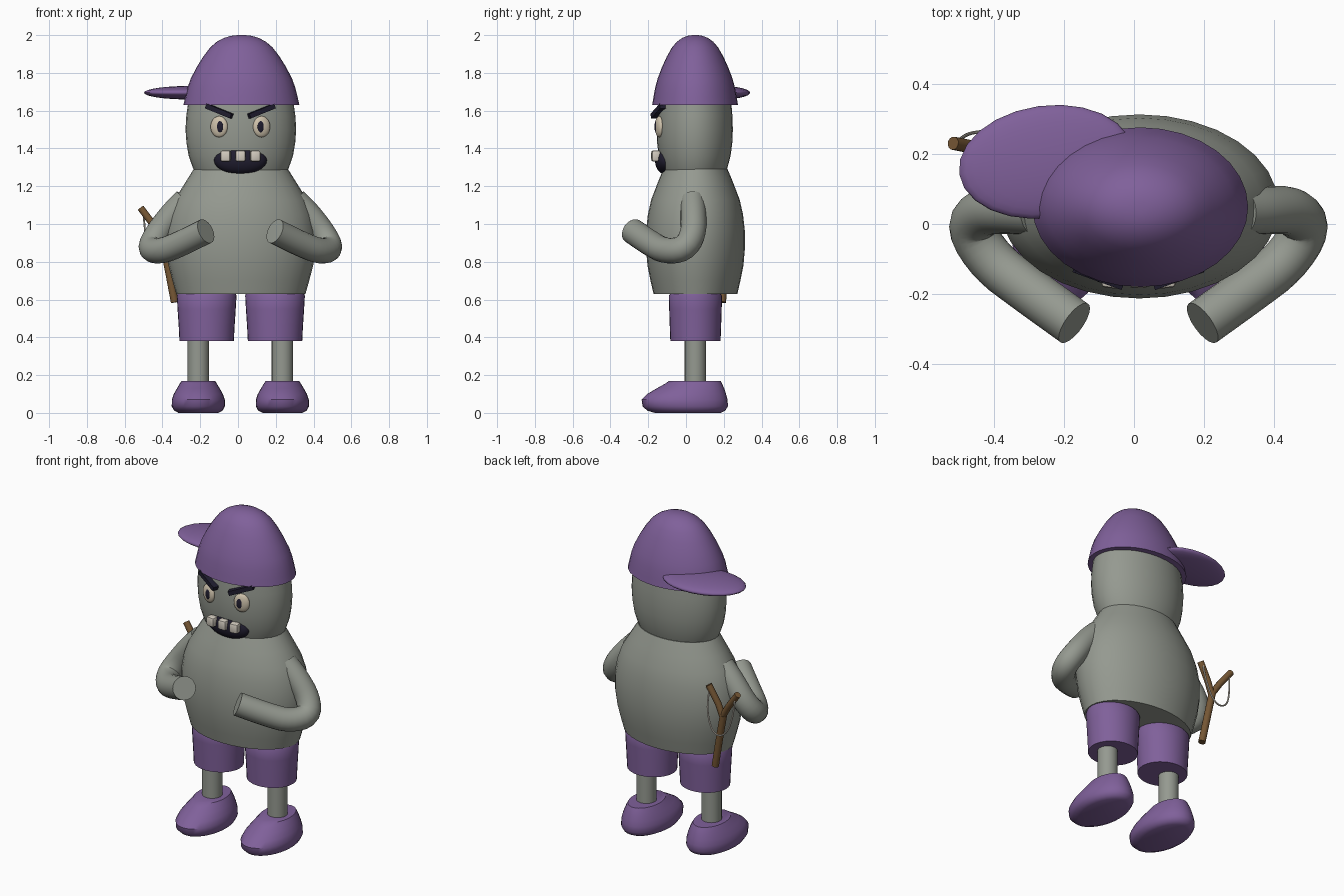
import bpy, bmesh, math
from mathutils import Vector, Euler

if "Cube" in bpy.data.objects:
    bpy.data.objects.remove(bpy.data.objects["Cube"])

CX, CY = 0.015, 0.05   # body axis


def mat(name, rgb):
    m = bpy.data.materials.new(name)
    m.diffuse_color = (*rgb, 1)
    m.use_nodes = True
    m.node_tree.nodes["Principled BSDF"].inputs["Base Color"].default_value = m.diffuse_color
    return m


SKIN = mat("grey_green", (0.30, 0.32, 0.28))
PURPLE = mat("purple", (0.215, 0.118, 0.325))
DARK = mat("dark_navy", (0.014, 0.012, 0.028))
CREAM = mat("cream", (0.62, 0.54, 0.41))
TOOTH = mat("tooth_white", (0.66, 0.61, 0.53))
WOOD = mat("wood_brown", (0.18, 0.095, 0.035))


def finish(name, bm, material, angle=40):
    bmesh.ops.recalc_face_normals(bm, faces=bm.faces)
    me = bpy.data.meshes.new(name)
    bm.to_mesh(me)
    bm.free()
    me.materials.append(material)
    ob = bpy.data.objects.new(name, me)
    bpy.context.collection.objects.link(ob)
    bpy.ops.object.select_all(action='DESELECT')
    ob.select_set(True)
    bpy.context.view_layer.objects.active = ob
    bpy.ops.object.shade_smooth_by_angle(angle=math.radians(angle))
    return ob


def skin_rings(name, rings, material, angle=40):
    """Join rings of points and close both ends."""
    bm = bmesh.new()
    loops = [[bm.verts.new(p) for p in r] for r in rings]
    n = len(loops[0])
    for a, b in zip(loops, loops[1:]):
        for i in range(n):
            j = (i + 1) % n
            bm.faces.new((a[i], a[j], b[j], b[i]))
    bm.faces.new(loops[0])
    bm.faces.new(loops[-1])
    return finish(name, bm, material, angle)


def stack(name, sections, material, n=32, angle=40):
    """Stack of ellipses: (z, centre x, centre y, half x, half y)."""
    ang = [2 * math.pi * i / n for i in range(n)]
    return skin_rings(name, [[(x + a * math.cos(t), y + b * math.sin(t), z) for t in ang]
                             for z, x, y, a, b in sections], material, angle)


def tube(name, pts, radius, material, n=16, smooth=0):
    """Round tube along a path, optionally rounded by corner cutting."""
    pts = [Vector(p) for p in pts]
    for _ in range(smooth):
        cut = [pts[0]]
        for a, b in zip(pts, pts[1:]):
            cut += [a.lerp(b, 0.25), a.lerp(b, 0.75)]
        pts = cut + [pts[-1]]
    rings, side = [], None
    for i, p in enumerate(pts):
        d = (pts[min(i + 1, len(pts) - 1)] - pts[max(i - 1, 0)]).normalized()
        if side is None:
            side = d.orthogonal()
        side = (side - d * side.dot(d)).normalized()
        up = d.cross(side)
        rings.append([p + radius * (side * math.cos(2 * math.pi * k / n) + up * math.sin(2 * math.pi * k / n))
                      for k in range(n)])
    return skin_rings(name, rings, material)


def ellipsoid(name, loc, half, material, rot=(0, 0, 0), u=24, v=16):
    bm = bmesh.new()
    bmesh.ops.create_uvsphere(bm, u_segments=u, v_segments=v, radius=1)
    bmesh.ops.scale(bm, vec=half, verts=bm.verts)
    ob = finish(name, bm, material, 60)
    ob.location, ob.rotation_euler = loc, Euler(rot)
    return ob


def box(name, loc, size, material, rot=(0, 0, 0), bevel=0.0):
    bm = bmesh.new()
    bmesh.ops.create_cube(bm, size=1)
    bmesh.ops.scale(bm, vec=size, verts=bm.verts)
    if bevel:
        bmesh.ops.bevel(bm, geom=list(bm.edges), offset=bevel, segments=2, affect='EDGES', profile=0.5)
    ob = finish(name, bm, material)
    ob.location, ob.rotation_euler = loc, Euler(rot)
    return ob


# Torso and head
stack("torso", [(z, CX, CY, a, b) for z, a, b in (
    (0.63, 0.342, 0.222), (0.70, 0.362, 0.238), (0.78, 0.383, 0.254), (0.87, 0.397, 0.262),
    (0.96, 0.397, 0.262), (1.05, 0.380, 0.252), (1.13, 0.350, 0.234), (1.21, 0.300, 0.203),
    (1.25, 0.275, 0.187), (1.29, 0.250, 0.170))], SKIN)
stack("head", [(z, CX, 0.046, a, b) for z, a, b in (
    (1.27, 0.240, 0.164), (1.30, 0.255, 0.174), (1.36, 0.276, 0.190), (1.43, 0.288, 0.199),
    (1.50, 0.293, 0.202), (1.57, 0.289, 0.200), (1.65, 0.278, 0.193))], SKIN)

# Cap with sideways brim
stack("cap", [(z, 0.018, 0.048, a, a * 0.74) for z, a in (
    (1.63, 0.307), (1.67, 0.298), (1.72, 0.286), (1.77, 0.268), (1.83, 0.237), (1.885, 0.203),
    (1.935, 0.165), (1.965, 0.130), (1.985, 0.092), (1.996, 0.055), (2.0, 0.02))], PURPLE)
ellipsoid("cap_brim", (-0.25, 0.177, 1.695), (0.25, 0.16, 0.036), PURPLE, rot=(0, 0, math.radians(8)))

# Angry face
for s, side in ((-1, "left"), (1, "right")):
    turn = s * math.radians(16)
    ex = 0.0125 + s * 0.1125
    ellipsoid(side + "_eye", (ex, -0.142, 1.515), (0.047, 0.020, 0.056), CREAM, rot=(0, 0, turn))
    ellipsoid(side + "_pupil", (ex - s * 0.004, -0.158, 1.515), (0.019, 0.008, 0.031), DARK, rot=(0, 0, turn))
    box(side + "_brow", (0.0125 + s * 0.112, -0.146, 1.598), (0.15, 0.035, 0.026), DARK,
        rot=(0, -s * math.radians(21), s * math.radians(20)))
ellipsoid("mouth", (0.013, -0.112, 1.337), (0.140, 0.052, 0.073), DARK)
for i in (-1, 0, 1):
    box("tooth_%d" % (i + 2), (0.013 + i * 0.078, -0.160, 1.36), (0.053, 0.045, 0.058), TOOTH,
        rot=(0, 0, i * 0.12), bevel=0.010)

# Bent arms, mirrored about the body axis
ARM = ((0.300, 0.035, 1.125), (0.375, 0.04, 1.05), (0.455, 0.04, 0.945), (0.495, -0.01, 0.865),
       (0.430, -0.11, 0.855), (0.33, -0.185, 0.895), (0.195, -0.282, 0.962))
for s, side in ((-1, "left"), (1, "right")):
    tube(side + "_arm", [(0.0125 + s * (x - 0.0125), y, z) for x, y, z in ARM], 0.068, SKIN, 20, 2)

# Shorts, shins and shoes
for s, side in ((-1, "left"), (1, "right")):
    sx = CX + s * 0.181
    stack(side + "_shorts_leg", [(z, sx, CY, a, b) for z, a, b in (
        (0.38, 0.144, 0.133), (0.46, 0.148, 0.136), (0.55, 0.154, 0.139),
        (0.62, 0.158, 0.141), (0.638, 0.152, 0.128), (0.65, 0.130, 0.075))], PURPLE)
    fx = 0.0125 + s * 0.2225
    stack(side + "_shin", [(0.14, fx, CY, 0.057, 0.057), (0.42, fx, CY, 0.057, 0.057)], SKIN, 20)
    stack(side + "_shoe", [(z, fx, (y0 + y1) / 2, a, (y1 - y0) / 2) for z, a, y0, y1 in (
        (0.0, 0.105, -0.165, 0.185), (0.012, 0.128, -0.205, 0.208), (0.035, 0.141, -0.230, 0.222),
        (0.07, 0.140, -0.235, 0.220), (0.10, 0.130, -0.205, 0.212), (0.13, 0.113, -0.155, 0.202),
        (0.155, 0.098, -0.110, 0.191), (0.17, 0.088, -0.088, 0.183))], PURPLE)

# Slingshot in the back pocket
JOINT = (-0.40, 0.205, 0.92)
tube("slingshot_handle", [(-0.335, 0.192, 0.585), (-0.368, 0.20, 0.76), JOINT], 0.021, WOOD, 12, 1)
tube("slingshot_fork_outer", [JOINT, (-0.44, 0.215, 0.985), (-0.515, 0.23, 1.085)], 0.019, WOOD, 12)
tube("slingshot_fork_inner", [(-0.398, 0.205, 0.90), (-0.365, 0.208, 0.985), (-0.306, 0.215, 1.085)],
     0.019, WOOD, 12)
tube("slingshot_band", [(-0.316, 0.225, 1.06), (-0.318, 0.25, 0.95), (-0.355, 0.262, 0.84),
                        (-0.41, 0.265, 0.81), (-0.465, 0.26, 0.85), (-0.492, 0.245, 0.95),
                        (-0.50, 0.235, 1.06)], 0.005, TOOTH, 8, 2)
